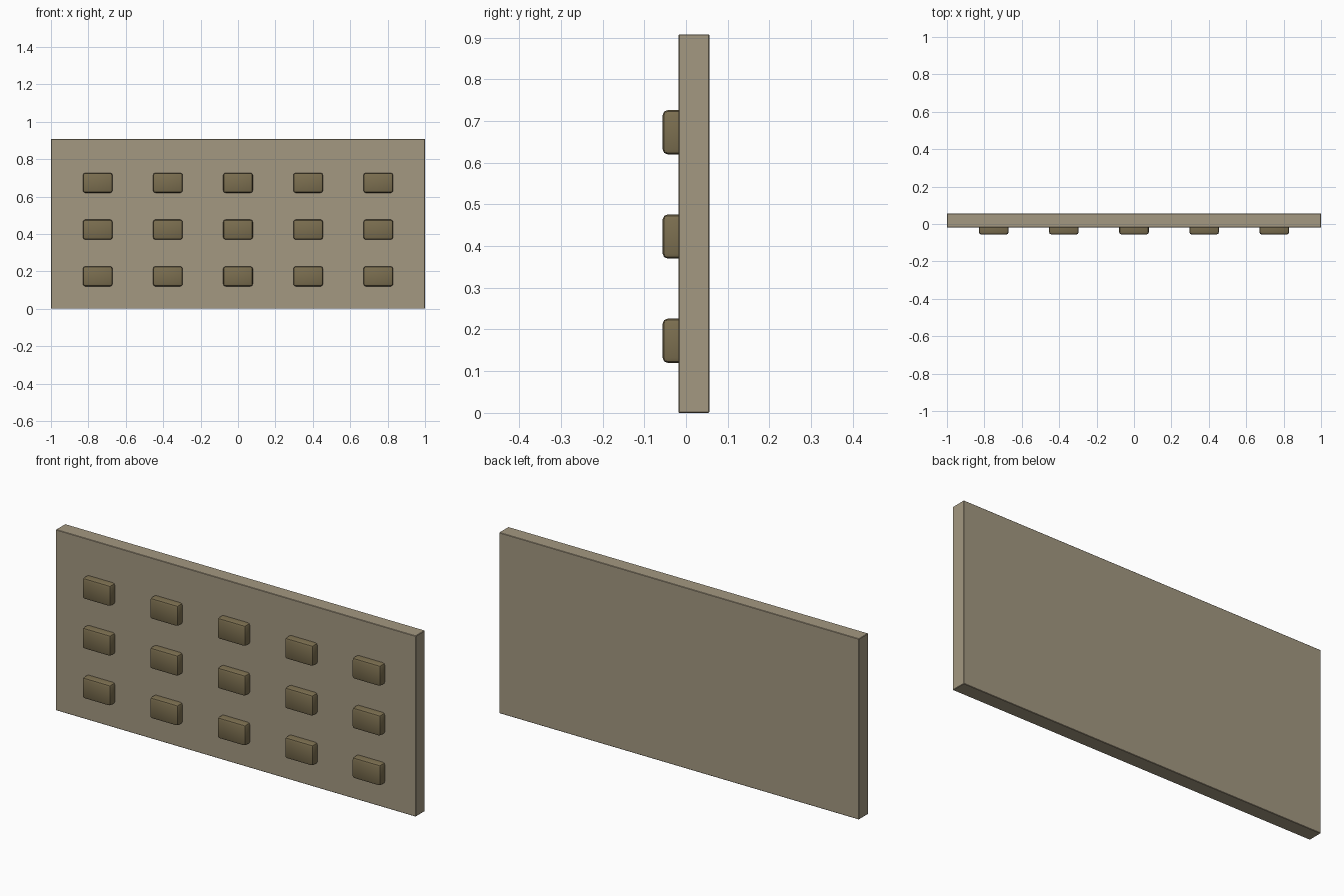
import bpy

if "Cube" in bpy.data.objects:
    bpy.data.objects.remove(bpy.data.objects["Cube"])


def material(name, rgb):
    m = bpy.data.materials.new(name)
    m.diffuse_color = (*rgb, 1)
    m.use_nodes = True
    m.node_tree.nodes["Principled BSDF"].inputs["Base Color"].default_value = m.diffuse_color
    return m


stone = material("light stone", (0.37, 0.315, 0.22))
dark_stone = material("dark olive stone", (0.20, 0.158, 0.08))


def box(name, low, high, mat, bevel, segments):
    size = [b - a for a, b in zip(low, high)]
    centre = [(a + b) / 2 for a, b in zip(low, high)]
    bpy.ops.mesh.primitive_cube_add(size=1, location=centre)
    ob = bpy.context.object
    ob.name = name
    ob.scale = size
    bpy.ops.object.transform_apply(location=False, rotation=False, scale=True)
    ob.data.materials.append(mat)
    mod = ob.modifiers.new("rounded edges", 'BEVEL')
    mod.width = bevel
    mod.segments = segments
    bpy.ops.object.modifier_apply(modifier=mod.name)
    return ob


# Wall slab
box("wall_panel", (-1, -0.018, 0), (1, 0.056, 0.908), stone, 0.002, 1)

# Grid of raised blocks, sunk partway into the front of the slab
for row in range(3):
    for col in range(5):
        x = (col - 2) * 0.375
        z = 0.173 + row * 0.25
        box(f"raised_block_{row + 1}_{col + 1}",
            (x - 0.079, -0.056, z - 0.053), (x + 0.079, 0.018, z + 0.053),
            dark_stone, 0.012, 2)
        bpy.ops.object.shade_smooth_by_angle()
